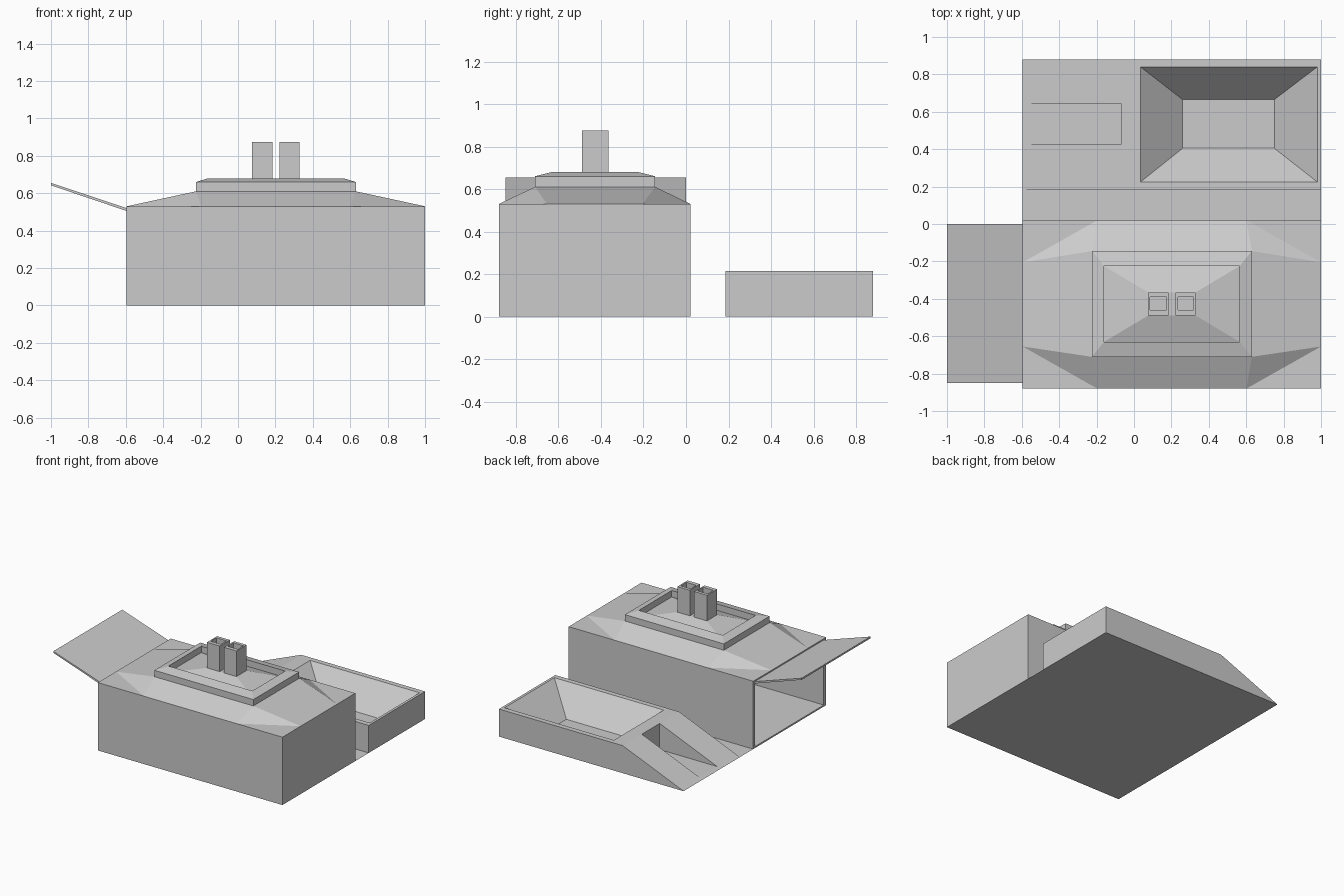
import bpy, bmesh, math

if "Cube" in bpy.data.objects:
    bpy.data.objects.remove(bpy.data.objects["Cube"])

grey = bpy.data.materials.new("plain grey")
grey.diffuse_color = (0.6, 0.6, 0.6, 1)
grey.use_nodes = True
grey.node_tree.nodes["Principled BSDF"].inputs["Base Color"].default_value = grey.diffuse_color


def make(name, verts, faces):
    """Make an object from points and faces, with all normals consistent."""
    me = bpy.data.meshes.new(name)
    me.from_pydata(verts, [], faces)
    bm = bmesh.new()
    bm.from_mesh(me)
    bmesh.ops.remove_doubles(bm, verts=bm.verts, dist=1e-5)
    bmesh.ops.recalc_face_normals(bm, faces=bm.faces)
    bm.to_mesh(me)
    bm.free()
    me.materials.append(grey)
    ob = bpy.data.objects.new(name, me)
    bpy.context.collection.objects.link(ob)
    return ob


def rect(x0, x1, y0, y1, z):
    return [(x0, y0, z), (x1, y0, z), (x1, y1, z), (x0, y1, z)]


def loft(name, rings, caps=True):
    """Join a list of equal rings; without caps the last ring meets the first."""
    n, k = len(rings[0]), len(rings)
    verts = [p for r in rings for p in r]
    faces = []
    for i in range(k - 1 if caps else k):
        a, b = i * n, (i + 1) % k * n
        faces += [(a + j, a + (j + 1) % n, b + (j + 1) % n, b + j) for j in range(n)]
    if caps:
        faces += [tuple(range(n))[::-1], tuple(range((k - 1) * n, k * n))]
    return make(name, verts, faces)


def cut(target, cutter):
    """Subtract the cutter and apply the result."""
    mod = target.modifiers.new("cut", 'BOOLEAN')
    mod.object, mod.solver = cutter, 'EXACT'
    bpy.context.view_layer.update()
    me = bpy.data.meshes.new_from_object(
        target.evaluated_get(bpy.context.evaluated_depsgraph_get()))
    target.modifiers.clear()
    target.data = me
    bpy.data.objects.remove(cutter)


# Ground sheet under everything
make("ground_sheet", rect(-0.595, 1, -0.88, 0.88, 0), [(0, 1, 2, 3)])

# Garage shell: closed outer box with a room reached from the left
W, E, S, N = -0.595, 1.0, -0.88, 0.02
EAVE, DECK = 0.53, 0.61
RX0, RX1, RY0, RY1 = -0.225, 0.63, -0.71, -0.145
o, i = [rect(W, E, S, N, z) for z in (0, EAVE)], \
       [rect(W, E - 0.03, -0.85, 0, z) for z in (0.012, 0.51)]
shell = [(0, 1, 5, 4), (1, 2, 6, 5), (2, 3, 7, 6), (0, 3, 2, 1)]
room = [tuple(v + 8 for v in f) for f in shell] + [(12, 13, 14, 15)]
rim = [(0, 4, 12, 8), (4, 7, 15, 12), (7, 3, 11, 15), (3, 0, 8, 11)]
make("garage_walls", o[0] + o[1] + i[0] + i[1], shell + room + rim + [(4, 5, 6, 7)])

# Hipped roof with folded corners rising to the deck
corners = rect(W, E, S, N, EAVE)
inner = rect(RX0, RX1, RY0, RY1, DECK)
verts, faces = corners + inner, [(4, 5, 6, 7)]
for k in range(4):
    a, b = corners[k], corners[(k + 1) % 4]
    for t in (0.25, 0.75):
        verts.append(tuple(p + (q - p) * t for p, q in zip(a, b)))
for k in range(4):
    after, before = 8 + 2 * k, 8 + 2 * ((k - 1) % 4) + 1
    faces += [(after, after + 1, 4 + (k + 1) % 4, 4 + k),
              (before, after, 4 + k), (before, k, after)]
make("roof", verts, faces)

# Raised roof tray: outer kerb, sloping lip, sunk floor rising to the chimneys
CX0, CX1, CY0, CY1 = 0.075, 0.33, -0.49, -0.365
loft("roof_tray", [
    rect(RX0, RX1, RY0, RY1, DECK), rect(RX0, RX1, RY0, RY1, 0.66),
    rect(-0.16, 0.565, -0.63, -0.225, 0.68), rect(-0.16, 0.565, -0.63, -0.225, 0.63),
    rect(CX0, CX1, CY0, CY1, 0.675)])

# Twin hollow chimneys
for name, x0, x1 in (("chimney_left", CX0, 0.185), ("chimney_right", 0.223, CX1)):
    well = (x0 + 0.011, x1 - 0.011, -0.46, -0.39)
    loft(name, [rect(x0, x1, CY0, CY1, 0.66), rect(x0, x1, CY0, CY1, 0.875),
                rect(*well, 0.875), rect(*well, 0.69)])

# Open door tilted up from the left opening
door = [(-0.595, 0.505), (-0.595, 0.52), (-1.0, 0.655), (-1.0, 0.642)]
loft("door", [[(x, y, z) for x, z in door] for y in (-0.85, 0)])

# Terrace with a driveway ramp falling to the left
profile = [(-0.595, 0), (1, 0), (1, 0.215), (-0.07, 0.215)]
terrace = loft("terrace", [[(x, y, z) for x, z in profile] for y in (0.185, 0.88)])

# Slot cut into the ramp
cut(terrace, loft("slot_cutter", [rect(-0.57, -0.07, 0.425, 0.645, z)
                                  for z in (0.011, 0.4)]))

# Basin with sloping sides cut into the terrace
basin = [(0.26, 0.75, 0.405, 0.665, 0.02), (0.035, 0.98, 0.225, 0.84, 0.215),
         (0.035, 0.98, 0.225, 0.84, 0.4)]
cut(terrace, loft("basin_cutter", [rect(*r) for r in basin]))
